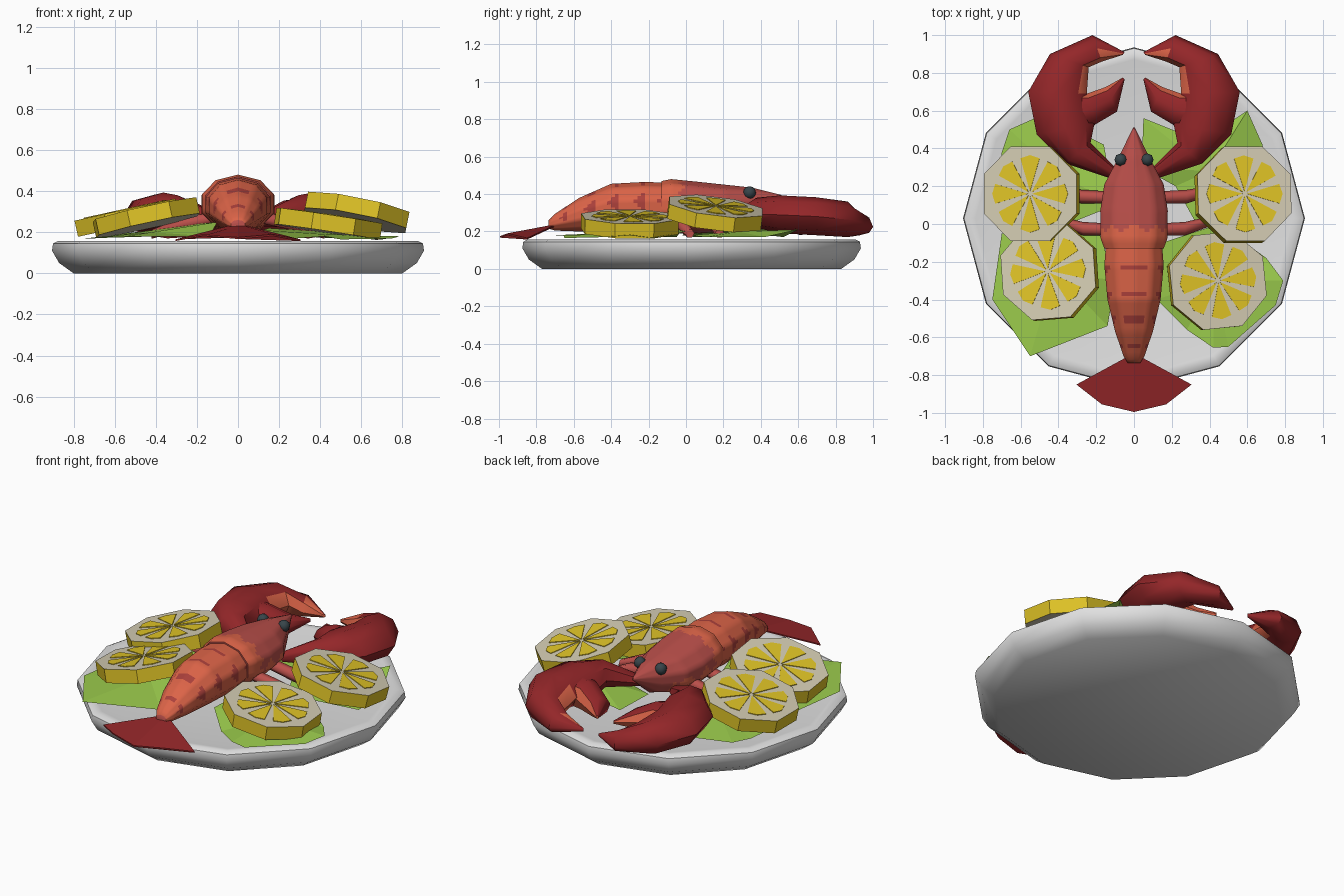
import bpy, bmesh, math
from mathutils import Vector

if "Cube" in bpy.data.objects:
    bpy.data.objects.remove(bpy.data.objects["Cube"])


def mat(name, rgb):
    m = bpy.data.materials.new(name)
    m.diffuse_color = [((c + 0.055) / 1.055) ** 2.4 if c > 0.04 else c / 12.92 for c in rgb] + [1]
    m.use_nodes = True
    m.node_tree.nodes["Principled BSDF"].inputs["Base Color"].default_value = m.diffuse_color
    return m


WHITE = mat("porcelain white", (0.88, 0.88, 0.88))
GREEN = mat("lettuce green", (0.61, 0.80, 0.30))
CREAM = mat("lemon pith", (0.83, 0.80, 0.70))
YELLOW = mat("lemon yellow", (0.88, 0.77, 0.15))
RED = mat("shell red", (0.73, 0.31, 0.29))
ORANGE = mat("shell orange", (0.86, 0.39, 0.28))
SPOT = mat("shell spots", (0.67, 0.25, 0.23))
DARK = mat("claw red", (0.58, 0.15, 0.16))
EYE = mat("eye slate", (0.22, 0.27, 0.29))


def finish(bm, name, mats, angle=None, closed=True):
    if closed:
        bmesh.ops.recalc_face_normals(bm, faces=bm.faces[:])
    me = bpy.data.meshes.new(name)
    bm.to_mesh(me)
    bm.free()
    ob = bpy.data.objects.new(name, me)
    bpy.context.collection.objects.link(ob)
    for m in mats:
        me.materials.append(m)
    if angle:
        bpy.ops.object.select_all(action='DESELECT')
        ob.select_set(True)
        bpy.context.view_layer.objects.active = ob
        bpy.ops.object.shade_smooth_by_angle(angle=math.radians(angle))
    return ob


def loft(rings, bm=None):
    """Skin a list of equal-length point rings and cap both ends."""
    bm = bm or bmesh.new()
    vs = [[bm.verts.new(p) for p in r] for r in rings]
    n = len(vs[0])
    for a, b in zip(vs, vs[1:]):
        for i in range(n):
            j = (i + 1) % n
            bm.faces.new((a[i], a[j], b[j], b[i]))
    bm.faces.new(vs[0])
    bm.faces.new(vs[-1])
    return bm


# Plate: twelve-sided lathe with a shallow well
profile = [(0.80, 0), (0.87, 0.05), (0.905, 0.11), (0.90, 0.145), (0.875, 0.158), (0.84, 0.155), (0.77, 0.142)]
finish(loft([[(r * math.cos(i * math.pi / 6), 0.03 + r * math.sin(i * math.pi / 6), z)
              for i in range(12)] for r, z in profile]), "plate", [WHITE], 50)


# Lettuce leaves: fans raised in the middle
def leaf(name, centre, outline):
    bm = bmesh.new()
    c = bm.verts.new(centre)
    vs = [bm.verts.new(p) for p in outline]
    for i in range(len(vs)):
        bm.faces.new((c, vs[i], vs[(i + 1) % len(vs)]))
    finish(bm, name, [GREEN], closed=False)


leaf("lettuce_front_left", (-0.42, -0.25, 0.20),
     [(-0.70, -0.05, 0.17), (-0.75, -0.40, 0.17), (-0.55, -0.70, 0.18), (-0.14, -0.54, 0.18),
      (-0.10, -0.3, 0.25), (-0.2, 0.0, 0.24)])
leaf("lettuce_front_right", (0.42, -0.30, 0.19),
     [(0.12, -0.40, 0.21), (0.28, -0.56, 0.17), (0.42, -0.655, 0.18), (0.50, -0.65, 0.165), (0.75, -0.43, 0.17),
      (0.79, -0.30, 0.18), (0.70, -0.18, 0.165), (0.45, 0.0, 0.20), (0.15, -0.1, 0.22)])
leaf("lettuce_back_left", (-0.42, 0.28, 0.21),
     [(-0.10, 0.10, 0.24), (-0.16, 0.42, 0.20), (-0.48, 0.58, 0.19), (-0.66, 0.50, 0.18),
      (-0.70, 0.38, 0.17), (-0.74, 0.05, 0.17), (-0.4, -0.02, 0.18)])
leaf("lettuce_back_right", (0.40, 0.28, 0.20),
     [(0.32, 0.02, 0.18), (0.74, 0.10, 0.17), (0.68, 0.42, 0.17), (0.60, 0.60, 0.21), (0.48, 0.52, 0.17),
      (0.30, 0.46, 0.18), (0.05, 0.56, 0.21), (0.04, 0.30, 0.21), (0.22, 0.2, 0.18)])


# Lemon slices: tilted octagonal prisms with thin pulp wedges on top
def lemon(name, x, y, z, sx, sy, turn, t=0.08):
    nrm = Vector((-sx, -sy, 1)).normalized()
    ux = Vector((1, 0, sx)).normalized()
    uy = nrm.cross(ux)
    top = Vector((x, y, z))

    def pt(r, a, h=0.0):
        return top + ux * r * math.cos(a) + uy * r * math.sin(a) + nrm * h
    angs = [turn + (i + 0.5) * math.pi / 4 for i in range(8)]
    bm = loft([[pt(0.272, a, -t) for a in angs], [pt(0.272, a) for a in angs]])
    bm.normal_update()
    for f in bm.faces:
        f.material_index = 1 if len(f.verts) == 8 else 0
    for k in range(8):
        a = turn + k * math.pi / 4
        w = 0.27
        pts = [pt(0.012, a), pt(0.195, a - w), pt(0.205, a), pt(0.195, a + w)]
        n0 = len(bm.faces)
        loft([pts, [p + nrm * 0.004 for p in pts]], bm)
        bm.faces.ensure_lookup_table()
        for f in bm.faces[n0:]:
            f.material_index = 0
    finish(bm, name, [YELLOW, CREAM])


lemon("lemon_back_right", 0.585, 0.16, 0.335, -0.20, -0.13, 0.0)
lemon("lemon_front_right", 0.445, -0.30, 0.28, -0.15, -0.02, 0.1)
lemon("lemon_back_left", -0.55, 0.16, 0.31, 0.22, 0.0, 0.0)
lemon("lemon_front_left", -0.455, -0.25, 0.31, 0.22, -0.06, 0.08)


# Body shells: ten-sided lofts, finely divided so the markings follow a rule
def shell(name, secs, rule):
    rings = []
    for y, w, zt, zb in secs:
        rings.append([(w * math.sin(i * math.pi / 5), y, (zt + zb) / 2 + (zt - zb) / 2 * math.cos(i * math.pi / 5))
                      for i in range(10)])
    dense = []
    for a, b in zip(rings, rings[1:]):
        n = max(1, round(abs(b[0][1] - a[0][1]) / 0.02))
        for k in range(n):
            ring = [Vector(p).lerp(Vector(q), k / n) for p, q in zip(a, b)]
            dense.append([ring[i].lerp(ring[(i + 1) % 10], j / 4) for i in range(10) for j in range(4)])
    last = [Vector(p) for p in rings[-1]]
    dense.append([last[i].lerp(last[(i + 1) % 10], j / 4) for i in range(10) for j in range(4)])
    bm = loft(dense)
    for k, f in enumerate(bm.faces):
        if len(f.verts) == 4:
            col = k % 40
            f.material_index = rule(f.calc_center_median().y, min(col, 39 - col) / 4)
    finish(bm, name, [RED, ORANGE, SPOT], 50)


def saw(v):
    return abs((v % 1) - 0.5) * 2


def carapace_rule(y, u):
    if y < -0.05 + 0.05 * saw(u):
        return 1
    return 1 if 2.2 + 0.7 * saw(y / 0.13) < u < 3.8 and y < 0.3 else 0


def tail_rule(y, u):
    s = ((-y - 0.22) / 0.135) % 1
    if u < 0.6 and s < 0.2:
        return 2
    return 2 if abs(u - 2.0) < 0.8 * (1 - s * 2.2) else 1


shell("carapace", [(-0.13, 0.165, 0.47, 0.21), (-0.08, 0.185, 0.48, 0.2), (0.07, 0.188, 0.465, 0.19),
                   (0.21, 0.165, 0.45, 0.20), (0.35, 0.088, 0.435, 0.25), (0.51, 0.004, 0.395, 0.385)],
      carapace_rule)
shell("tail", [(-0.09, 0.155, 0.46, 0.21), (-0.22, 0.165, 0.465, 0.2), (-0.40, 0.148, 0.455, 0.2),
               (-0.57, 0.105, 0.38, 0.2), (-0.70, 0.058, 0.295, 0.205), (-0.735, 0.035, 0.26, 0.215)], tail_rule)

# Tail fan: thin folded plate
fan = [(0.03, -0.70, 0.235), (0.305, -0.85, 0.165), (0.17, -0.955, 0.19), (0, -0.995, 0.175)]
bm = bmesh.new()
for s in (1, -1):
    pts = [(s * x, y, z) for x, y, z in fan] + [(0, -0.69, 0.24)]
    loft([pts, [(x, y, z - 0.008) for x, y, z in pts]], bm)
finish(bm, "tail_fan", [DARK])


# Claws: a curved outer finger and a short thumb, each from inner/outer edge pairs
def claw_ring(s, inner, outer, zmid, up, down):
    a, b = Vector((*inner, zmid)), Vector((*outer, zmid))
    m, h = (a + b) / 2, (b - a) / 2
    ring = []
    for i in range(8):
        t = i * math.pi / 4
        p = m + h * math.cos(t)
        p.z += math.sin(t) * (up if math.sin(t) > 0 else down)
        ring.append((s * p.x, p.y, p.z))
    return ring


finger = [((0.10, 0.30), (0.12, 0.24), 0.26, 0.03, 0.03),
          ((0.23, 0.43), (0.36, 0.32), 0.29, 0.09, 0.07),
          ((0.21, 0.53), (0.515, 0.475), 0.29, 0.103, 0.10),
          ((0.25, 0.69), (0.56, 0.70), 0.28, 0.103, 0.10),
          ((0.24, 0.83), (0.445, 0.90), 0.26, 0.10, 0.09),
          ((0.17, 0.86), (0.22, 1.0), 0.225, 0.07, 0.045),
          ((0.06, 0.895), (0.05, 0.91), 0.22, 0.01, 0.01)]
thumb = [((0.27, 0.48), (0.34, 0.70), 0.28, 0.08, 0.09),
         ((0.20, 0.53), (0.25, 0.69), 0.27, 0.085, 0.09),
         ((0.09, 0.595), (0.15, 0.725), 0.25, 0.05, 0.06),
         ((0.05, 0.765), (0.06, 0.775), 0.245, 0.01, 0.01)]
for s, side in ((1, "right"), (-1, "left")):
    for part, secs in (("finger", finger), ("thumb", thumb)):
        bm = loft([claw_ring(s, *r) for r in secs])
        bmesh.ops.recalc_face_normals(bm, faces=bm.faces[:])
        for f in bm.faces:
            c, n = f.calc_center_median(), f.normal
            # orange on the faces that look into the pincer gap
            if part == "finger":
                f.material_index = int(c.y > 0.68 and (-s * n.x * 0.7 - n.y * 0.5) > 0.4 and abs(c.x) < 0.3)
            else:
                f.material_index = int(n.y > 0.3 and abs(n.z) < 0.85)
        finish(bm, f"claw_{part}_{side}", [DARK, ORANGE], 45)

    # Walking legs: tapered bent rods
    for k, path in enumerate(([(0.12, 0.14, 0.27), (0.28, 0.145, 0.24), (0.42, 0.18, 0.19)],
                              [(0.12, -0.03, 0.27), (0.27, -0.025, 0.24), (0.42, 0.02, 0.19)])):
        rings = [[(s * x, y + r * math.cos(i * math.pi / 3), z + r * math.sin(i * math.pi / 3)) for i in range(6)]
                 for (x, y, z), r in zip(path, (0.032, 0.036, 0.025))]
        finish(loft(rings), f"leg_{k + 1}_{side}", [RED], 65)

    # Eye
    bm = bmesh.new()
    bmesh.ops.create_uvsphere(bm, u_segments=8, v_segments=6, radius=0.034)
    bmesh.ops.translate(bm, verts=bm.verts[:], vec=(s * 0.07, 0.34, 0.408))
    finish(bm, f"eye_{side}", [EYE], 50)
